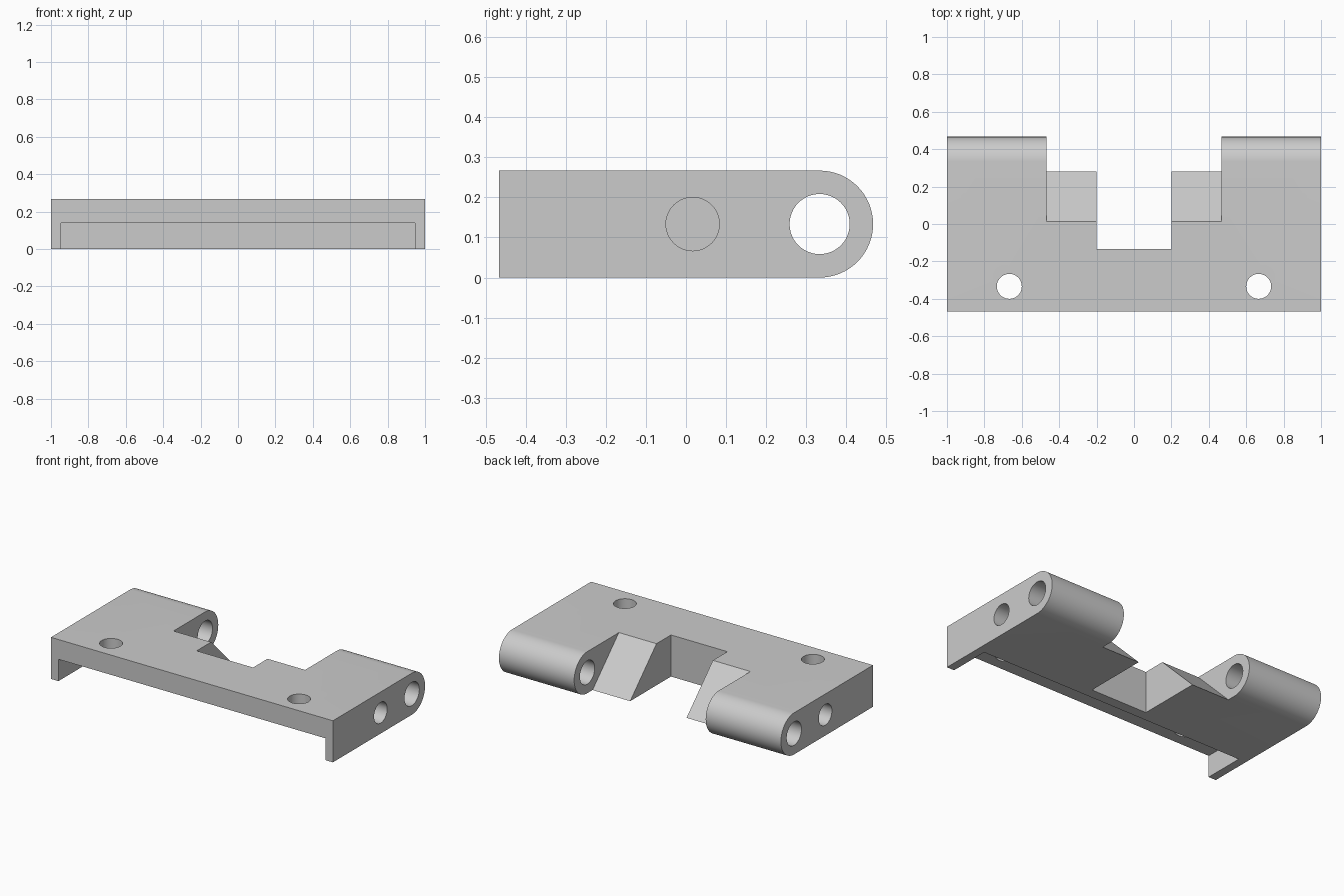
import bpy, bmesh, math
from mathutils import Vector

if "Cube" in bpy.data.objects:
    bpy.data.objects.remove(bpy.data.objects["Cube"], do_unlink=True)

U = 1 / 15            # base module of the part
H = 4 * U             # thickness
FRONT = -7 * U        # front face
PIN_Y, PIN_Z = 5 * U, 2 * U

grey = bpy.data.materials.new("plain grey")
grey.use_nodes = True
grey.diffuse_color = (0.6, 0.6, 0.6, 1)
grey.node_tree.nodes["Principled BSDF"].inputs["Base Color"].default_value = (0.6, 0.6, 0.6, 1)


def prism(name, outline, start, direction):
    """Extrude an outline of 3D points along a direction."""
    bm = bmesh.new()
    face = bm.faces.new([bm.verts.new(Vector(p) + Vector(start)) for p in outline])
    grown = bmesh.ops.extrude_face_region(bm, geom=[face])["geom"]
    bmesh.ops.translate(bm, vec=direction, verts=[v for v in grown if isinstance(v, bmesh.types.BMVert)])
    bmesh.ops.recalc_face_normals(bm, faces=bm.faces)
    mesh = bpy.data.meshes.new(name)
    bm.to_mesh(mesh)
    bm.free()
    mesh.materials.append(grey)
    obj = bpy.data.objects.new(name, mesh)
    bpy.context.collection.objects.link(obj)
    return obj


def side_prism(name, yz, x0, x1):
    return prism(name, [(0, y, z) for y, z in yz], (x0, 0, 0), (x1 - x0, 0, 0))


def box_yz(y0, y1, z0, z1):
    return [(y0, z0), (y1, z0), (y1, z1), (y0, z1)]


def circle(cu, cv, r, n=48):
    return [(cu + r * math.cos(2 * math.pi * i / n), cv + r * math.sin(2 * math.pi * i / n)) for i in range(n)]


# Body: a flat plate with a rounded hinge edge at the back
arc = [(PIN_Y + 2 * U * math.cos(a), PIN_Z + 2 * U * math.sin(a))
       for a in (math.pi * (i / 32 - 0.5) for i in range(33))]
body = side_prism("hinge_plate", [(FRONT, 0)] + arc + [(FRONT, H)], -1, 1)

cutters = [
    # Square notch between the ramps
    side_prism("notch_cutter", box_yz(-2 * U, 1, -1, 1), -3 * U, 3 * U),
    # Slanted gap between the hinge arms, leaving the two ramps
    side_prism("ramp_cutter", [(0.0133 - 0.1, H + 0.1), (0.0133 + H + 0.1, -0.1), (1, -0.1), (1, H + 0.1)],
               -7 * U, 7 * U),
    # Recess under the front edge
    side_prism("recess_cutter", box_yz(-1, -3 * U, -0.1, 0.14), -0.947, 0.947),
    # Hinge pin bore
    side_prism("pin_cutter", circle(PIN_Y, PIN_Z, 0.075), -1.1, 1.1),
]
for s in (-1, 1):
    # Blind side sockets and vertical screw holes
    cutters.append(side_prism("socket_cutter", circle(U / 4, PIN_Z, U), s * 0.6, s * 1.1))
    cutters.append(prism("screw_cutter", [(x, y, 0) for x, y in circle(s * 10 * U, -5 * U, U)],
                         (0, 0, -0.1), (0, 0, 0.6)))

bpy.context.view_layer.objects.active = body
for cutter in cutters:
    cutter.hide_render = True
    mod = body.modifiers.new("cut", "BOOLEAN")
    mod.operation, mod.solver, mod.object = "DIFFERENCE", "EXACT", cutter
    bpy.ops.object.modifier_apply(modifier=mod.name)
    bpy.data.objects.remove(cutter, do_unlink=True)

# Smooth curved walls, sharp edges
bpy.ops.object.select_all(action="DESELECT")
body.select_set(True)
bpy.ops.object.shade_smooth_by_angle(angle=math.radians(30))
